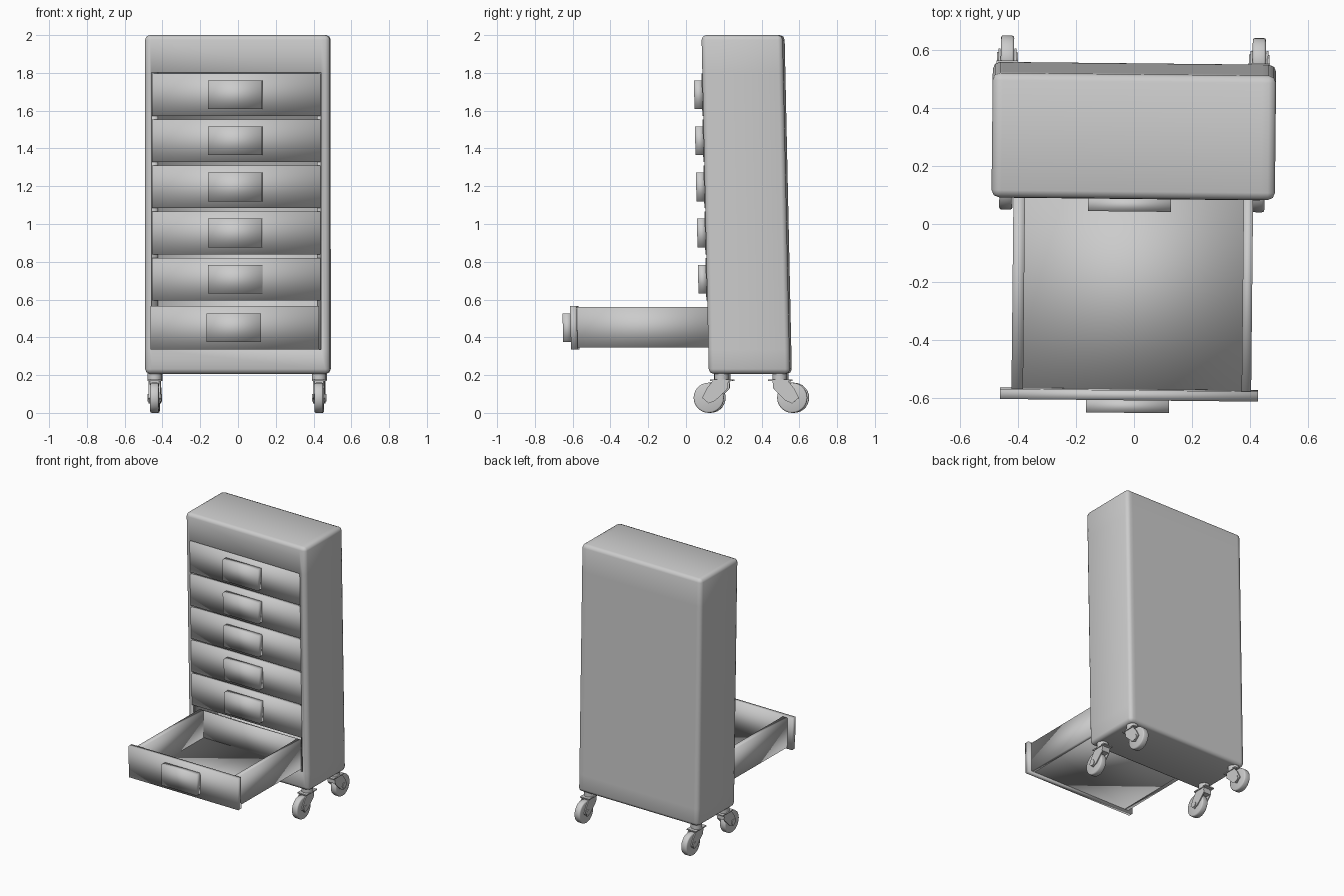
import bpy, bmesh, math
from mathutils import Matrix, Vector

if "Cube" in bpy.data.objects:
    bpy.data.objects.remove(bpy.data.objects["Cube"])

GREY = (0.6, 0.6, 0.6, 1.0)
mat = bpy.data.materials.new("plain grey")
mat.use_nodes = True
mat.diffuse_color = GREY
mat.node_tree.nodes["Principled BSDF"].inputs["Base Color"].default_value = GREY

# The trolley is turned slightly, and its cabinet leans a little forward
PIVOT = Vector((0, 0.32, 0))
YAW = (Matrix.Translation(PIVOT) @ Matrix.Rotation(math.radians(-0.6), 4, "Z")
       @ Matrix.Translation(-PIVOT))
LEAN = Matrix.Identity(4)
LEAN[1][2] = -0.0215
CABINET = YAW @ LEAN

FRONT, BACK = 0.13, 0.56
BASE, TOP = 0.207, 2.0
LEFT, RIGHT = 0.441, -0.456
OPEN_LOW, OPEN_HIGH = 0.335, 1.803
ALL_SOFT = 180


def box_mesh(bm, x, y, z):
    """Add an axis-aligned box given as three (low, high) ranges."""
    size = Matrix.Diagonal((x[1] - x[0], y[1] - y[0], z[1] - z[0], 1))
    mid = Vector((sum(x), sum(y), sum(z))) / 2
    bmesh.ops.create_cube(bm, size=1, matrix=Matrix.Translation(mid) @ size)


def finish(name, bm, matrix, angle):
    bmesh.ops.transform(bm, matrix=matrix, verts=bm.verts)
    bmesh.ops.recalc_face_normals(bm, faces=bm.faces)
    mesh = bpy.data.meshes.new(name)
    bm.to_mesh(mesh)
    bm.free()
    mesh.materials.append(mat)
    obj = bpy.data.objects.new(name, mesh)
    bpy.context.collection.objects.link(obj)
    bpy.ops.object.select_all(action="DESELECT")
    bpy.context.view_layer.objects.active = obj
    obj.select_set(True)
    bpy.ops.object.shade_smooth_by_angle(angle=math.radians(angle))


def box(name, x, y, z):
    bm = bmesh.new()
    box_mesh(bm, x, y, z)
    finish(name, bm, CABINET, ALL_SOFT)


def new_verts(result):
    return [v for v in result["geom"] if isinstance(v, bmesh.types.BMVert)]


# Cabinet: rounded block with a deep opening in the front
bm = bmesh.new()
box_mesh(bm, (-0.49, 0.489), (FRONT, BACK), (BASE, TOP))
bmesh.ops.bevel(bm, geom=bm.edges[:], offset=0.025, segments=2,
                profile=0.5, affect="EDGES")
for axis, places in ((0, (RIGHT, LEFT)), (2, (OPEN_LOW, OPEN_HIGH))):
    normal = Vector([float(i == axis) for i in range(3)])
    for place in places:
        bmesh.ops.bisect_plane(bm, geom=bm.verts[:] + bm.edges[:] + bm.faces[:],
                               plane_co=normal * place, plane_no=normal)
opening = [f for f in bm.faces if f.normal.y < -0.9
           and RIGHT < f.calc_center_median().x < LEFT
           and OPEN_LOW < f.calc_center_median().z < OPEN_HIGH]
pushed = bmesh.ops.extrude_face_region(bm, geom=opening)
bmesh.ops.translate(bm, vec=(0, 0.4, 0), verts=new_verts(pushed))
bmesh.ops.delete(bm, geom=[f for f in opening if f.is_valid], context="FACES")
finish("cabinet", bm, CABINET, ALL_SOFT)

# Side frames that carry the drawer runners
for side, x in (("left", (0.42, LEFT + 0.005)), ("right", (RIGHT - 0.005, -0.422))):
    box(side + "_runner_frame", x, (FRONT + 0.015, BACK - 0.04),
        (OPEN_LOW - 0.005, OPEN_HIGH + 0.005))


def drawer(name, middle, half, front, back):
    """Drawer with front panel, solid pull and a tray made of boards."""
    low, high = middle - half, middle + half
    box(name + "_front", (-0.453, 0.438), (front, front + 0.035), (low, high))
    box(name + "_pull", (-0.156, 0.131), (front - 0.044, front + 0.002),
        (middle - 0.076, middle + 0.076))
    depth = (front + 0.033, back)
    rise = (low + 0.01, high - 0.006)
    box(name + "_left_wall", (0.381, 0.414), depth, rise)
    box(name + "_right_wall", (-0.414, -0.374), depth, rise)
    box(name + "_back_wall", (-0.38, 0.385), (back - 0.015, back), rise)
    box(name + "_floor", (-0.385, 0.39), depth, (low + 0.01, low + 0.03))


for i in range(5):
    drawer("drawer_%d" % (i + 1), 1.685 - 0.2443 * i, 0.113, FRONT - 0.005, BACK - 0.06)
drawer("open_drawer", 0.451, 0.115, -0.597, FRONT + 0.03)


def prism(bm, outline, x):
    """Add a side-on (y, z) outline extruded across x."""
    face = bm.faces.new([bm.verts.new((x[0], y, z)) for y, z in outline])
    new = bmesh.ops.extrude_face_region(bm, geom=[face])
    bmesh.ops.translate(bm, vec=(x[1] - x[0], 0, 0), verts=new_verts(new))


def disc(bm, centre, radius, depth, axis, sides):
    turn = Matrix.Rotation(math.pi / 2, 4, "Y") if axis == "X" else Matrix.Identity(4)
    bmesh.ops.create_cone(bm, cap_ends=True, segments=sides, radius1=radius,
                          radius2=radius, depth=depth,
                          matrix=Matrix.Translation(centre) @ turn)


def caster(name, x, stem, way):
    """Swivel caster whose wheel trails from the stem in direction way."""
    hub = stem + 0.067 * way
    bm = bmesh.new()
    disc(bm, (x, hub, 0.08), 0.08, 0.046, "X", 28)
    rims = [e for e in bm.edges if abs(e.verts[0].co.x - e.verts[1].co.x) < 1e-4]
    bmesh.ops.bevel(bm, geom=rims, offset=0.008, segments=2, profile=0.5, affect="EDGES")
    finish(name + "_wheel", bm, YAW, 60)

    bm = bmesh.new()
    disc(bm, (x, stem, 0.193), 0.038, 0.044, "Z", 20)
    box_mesh(bm, (x - 0.037, x + 0.037), (stem - 0.06, stem + 0.06), (0.168, 0.176))
    box_mesh(bm, (x - 0.03, x + 0.03), (stem - 0.035, stem + 0.035), (0.13, 0.17))
    cheek = [(stem - 0.038 * way, 0.17), (stem - 0.03 * way, 0.125),
             (hub - 0.035 * way, 0.065), (hub, 0.05), (hub + 0.035 * way, 0.08),
             (hub + 0.01 * way, 0.13), (stem + 0.045 * way, 0.17)]
    for s in (-1, 1):
        prism(bm, cheek, (x + s * 0.024, x + s * 0.031))
        disc(bm, (x + s * 0.031, hub, 0.08), 0.022, 0.01, "X", 6)
    finish(name + "_fork", bm, YAW, 60)


for side, x in (("left", 0.43), ("right", -0.44)):
    caster("front_%s_caster" % side, x, 0.192, -1)
    caster("back_%s_caster" % side, x, 0.5, 1)
